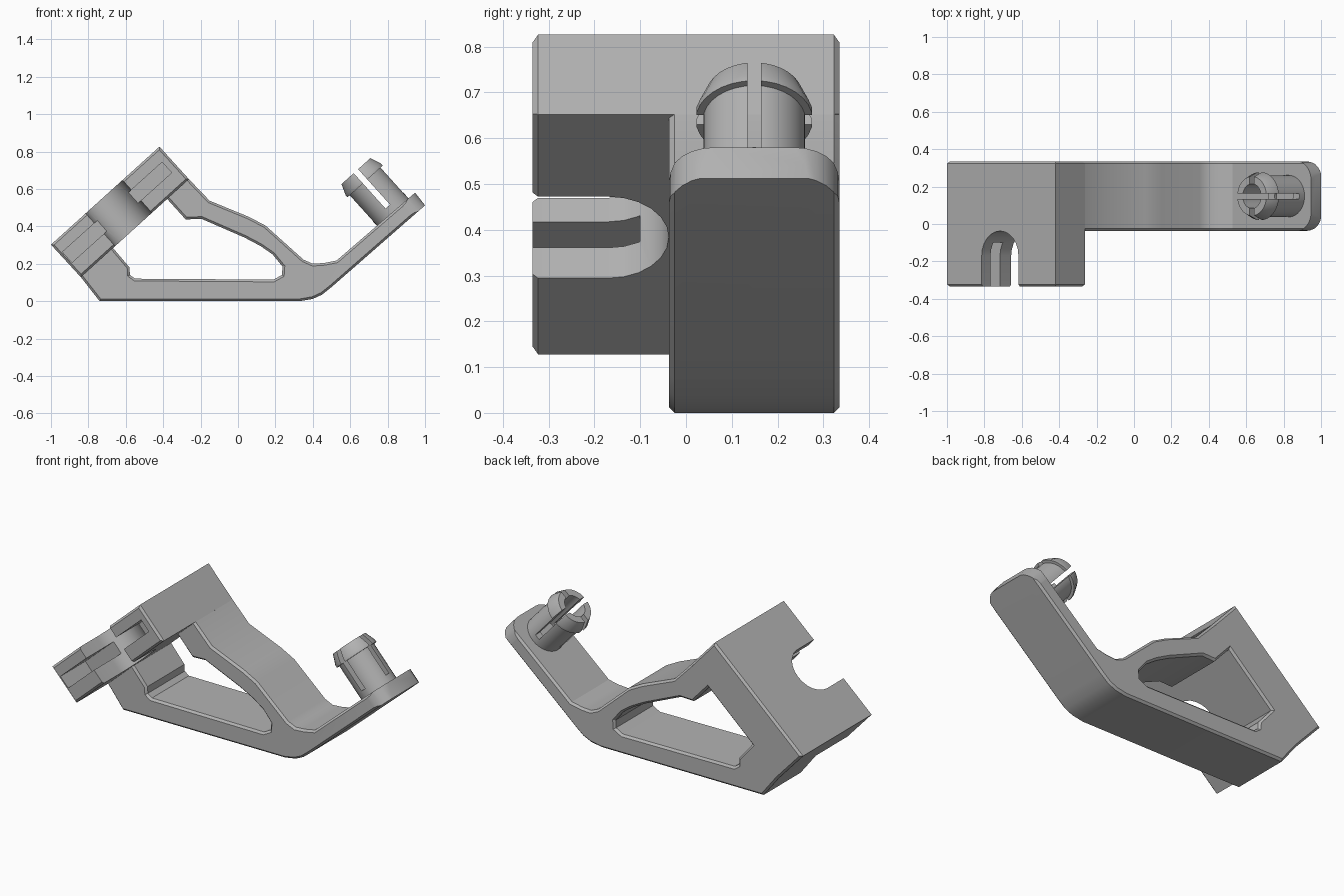
import bpy, bmesh
from math import sin, cos, pi, radians
from mathutils import Matrix

if "Cube" in bpy.data.objects:
    bpy.data.objects.remove(bpy.data.objects["Cube"], do_unlink=True)

grey = bpy.data.materials.new("plain grey")
grey.use_nodes = True
grey.diffuse_color = (0.45, 0.45, 0.45, 1)
grey.node_tree.nodes["Principled BSDF"].inputs["Base Color"].default_value = (0.45, 0.45, 0.45, 1)

SIDE = Matrix.Rotation(pi / 2, 4, 'X')            # profile drawn in x and z
TILT = Matrix.Rotation(radians(-42), 4, 'Y')      # slope of clamp and arm


def at(x, y, z):
    return Matrix.Translation((x, y, z)) @ TILT


def finish(name, bm, matrix):
    bmesh.ops.recalc_face_normals(bm, faces=bm.faces)
    mesh = bpy.data.meshes.new(name)
    bm.to_mesh(mesh)
    bm.free()
    mesh.transform(matrix)
    mesh.materials.append(grey)
    obj = bpy.data.objects.new(name, mesh)
    bpy.context.collection.objects.link(obj)
    return obj


def prism(name, points, low, high, matrix, chamfer=0):
    """Extrude a flat outline, optionally chamfering both rims."""
    bm = bmesh.new()
    base = bm.faces.new([bm.verts.new((x, y, low)) for x, y in points])
    top = bmesh.ops.extrude_face_region(bm, geom=[base], use_keep_orig=True)["geom"]
    for v in top:
        if isinstance(v, bmesh.types.BMVert):
            v.co.z = high
    if chamfer:
        rim = [e for e in bm.edges if e.verts[0].co.z == e.verts[1].co.z]
        bmesh.ops.recalc_face_normals(bm, faces=bm.faces)
        bmesh.ops.bevel(bm, geom=rim, offset=chamfer, segments=1, affect='EDGES')
    return finish(name, bm, matrix)


def box(name, x0, x1, y0, y1, z0, z1, matrix):
    return prism(name, [(x0, y0), (x1, y0), (x1, y1), (x0, y1)], z0, z1, matrix)


def cut(obj, cutters):
    """Subtract cutters, bake the result and drop the helpers."""
    for c in cutters:
        c.hide_render = True
        mod = obj.modifiers.new("cut", 'BOOLEAN')
        mod.operation, mod.solver, mod.object = 'DIFFERENCE', 'EXACT', c
    graph = bpy.context.evaluated_depsgraph_get()
    mesh = bpy.data.meshes.new_from_object(obj.evaluated_get(graph))
    obj.modifiers.clear()
    obj.data = mesh
    for c in cutters:
        bpy.data.objects.remove(c, do_unlink=True)


def smooth(obj):
    obj.data.shade_smooth()
    obj.data.set_sharp_from_angle(angle=radians(28))


def arc(cx, cy, r, start, end, n=12):
    return [(cx + r * cos(start + (end - start) * i / n),
             cy + r * sin(start + (end - start) * i / n)) for i in range(n + 1)]


# Tilted clamp block with an open round-ended slot and a captive side groove
clamp = prism("clamp_block", [(-1, .302), (-.84, .128), (-.262, .652), (-.42, .826)],
              -.335, .335, SIDE, .012)
corner = at(-1, 0, .302)
slot = prism("slot_cutter", [(.25, -.5)] + [(.515, -.5)] + arc(.3825, -.17, .1325, 0, pi),
             -.4, .1, corner)
groove = box("groove_cutter", .02, .737, -.5, -.1, -.146, -.07, corner)
cut(clamp, [slot, groove])
smooth(clamp)

# Open frame that runs from the clamp to the raised arm
outline = [(-.86, .15), (-.84, .128), (-.74, 0), (.33, 0), (.40, .012), (.45, .035), (.50, .075),
           (1.0, .512), (.947, .58), (.527, .217), (.46, .204), (.40, .2), (.35, .222),
           (.147, .404), (.06, .45), (-.152, .537), (-.265, .655), (-.30, .68), (-.40, .57),
           (-.28, .437), (-.195, .44), (.035, .34), (.12, .295), (.185, .25), (.238, .185),
           (.235, .14), (.19, .115), (-.55, .12), (-.578, .14), (-.58, .18), (-.69, .31)]
FRONT, BACK = -.037, .335
frame = prism("frame_and_arm", outline, -BACK, -FRONT, SIDE, .012)
tip = at(.947, 0, .58)
R = .1
corners = []
for edge, s in ((FRONT, -1), (BACK, 1)):
    curve = arc(-R, edge - s * R, R, s * pi / 2, 0, 6)
    curve += [(.1, edge - s * R), (.1, edge + s * .1), (-R, edge + s * .1)]
    corners.append(prism("corner_cutter", curve, -.3, .2, tip))
cut(frame, corners)
smooth(frame)

# Hollow snap peg with a flared head, split by two crossing slits
profile = [(0, -.03), (.112, -.03), (.112, .226), (.128, .226), (.128, .242),
           (.105, .3), (.066, .3), (.066, .03), (0, .03)]
bm = bmesh.new()
verts = [bm.verts.new((r, 0, h)) for r, h in profile]
edges = [bm.edges.new(pair) for pair in zip(verts, verts[1:])]
bmesh.ops.spin(bm, geom=verts + edges, cent=(0, 0, 0), axis=(0, 0, 1),
               angle=2 * pi, steps=32)
bmesh.ops.remove_doubles(bm, verts=bm.verts, dist=.0005)
foot = at(.831, .149, .472)
peg = finish("snap_peg", bm, foot)
cut(peg, [box("slit_cutter", -.016, .016, -.3, .3, .045, .4, foot),
          box("slit_cutter", -.3, .3, -.015, .015, .045, .4, foot)])
smooth(peg)
